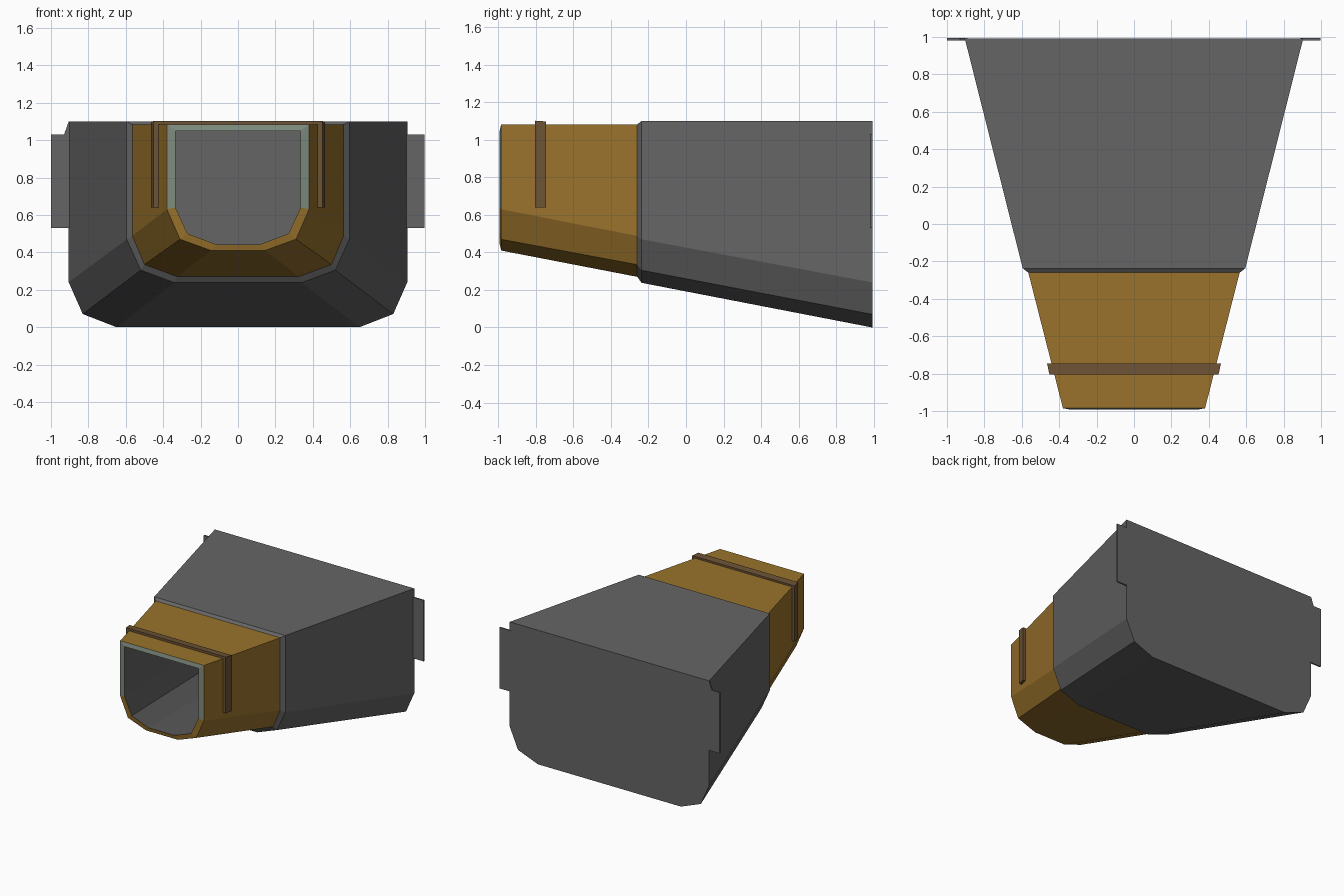
import bpy
import bmesh

if "Cube" in bpy.data.objects:
    bpy.data.objects.remove(bpy.data.objects["Cube"])


def material(name, rgb):
    m = bpy.data.materials.new(name)
    m.diffuse_color = (*rgb, 1)
    m.use_nodes = True
    m.node_tree.nodes["Principled BSDF"].inputs["Base Color"].default_value = m.diffuse_color
    return m


DARK = material("dark_grey", (0.13, 0.13, 0.13))
OCHRE = material("ochre", (0.32, 0.17, 0.025))
BROWN = material("brown", (0.15, 0.085, 0.035))
PALE = material("pale_grey", (0.21, 0.26, 0.21))


def section(y, half):
    """Mirror a right-half outline (top to bottom) into a closed ring at y."""
    ring = [half[0]] + [(-x, z) for x, z in half] + half[:0:-1]
    return [(x, y, z) for x, z in ring]


def loft(name, rings, mats, cap_back=False, cap_front=False, pick=None):
    """Skin rings ordered from back to front; pick chooses a material slot."""
    bm = bmesh.new()
    loops = [[bm.verts.new(p) for p in r] for r in rings]
    n = len(rings[0])
    for s, (a, b) in enumerate(zip(loops, loops[1:])):
        for i in range(n):
            j = (i + 1) % n
            f = bm.faces.new((a[i], a[j], b[j], b[i]))
            if pick:
                f.material_index = pick(s, i)
    if cap_back:
        bm.faces.new(loops[0][::-1])
    if cap_front:
        bm.faces.new(loops[-1])
    me = bpy.data.meshes.new(name)
    bm.to_mesh(me)
    bm.free()
    for m in mats:
        me.materials.append(m)
    ob = bpy.data.objects.new(name, me)
    bpy.context.collection.objects.link(ob)
    return ob


# Cross-sections of the tapering housing
back = section(0.993, [(0.905, 1.10), (0.905, 0.24), (0.83, 0.07), (0.65, 0.0)])
shoulder = section(-0.237, [(0.595, 1.10), (0.595, 0.47), (0.52, 0.305), (0.34, 0.238)])
step = section(-0.26, [(0.565, 1.083), (0.565, 0.488), (0.50, 0.335), (0.325, 0.27)])
nose = section(-0.985, [(0.38, 1.083), (0.38, 0.63), (0.31, 0.47), (0.145, 0.41)])
lip = section(-0.993, [(0.335, 1.05), (0.335, 0.64), (0.27, 0.50), (0.115, 0.442)])
deep = section(0.97, [(0.85, 1.05), (0.85, 0.27), (0.78, 0.11), (0.61, 0.04)])

# Rear housing with its bevelled shoulder
loft("rear_housing", [back, shoulder, step], [DARK], cap_back=True)

# Front sleeve; the rim is pale along the top and sides
loft("front_sleeve", [step, nose, lip], [OCHRE, PALE],
     pick=lambda s, i: int(s == 1 and i in (0, 1, 7)))

# Hollow interior, closed at the back
liner = loft("inner_liner", [deep[::-1], lip[::-1]], [DARK], cap_back=True)

# Strap over the sleeve: an upside-down U


def strap_ring(y, w, top):
    return section(y, [(w, top), (w, 0.64), (w - 0.035, 0.64), (w - 0.035, 1.07)])


loft("strap", [strap_ring(-0.745, 0.465, 1.098), strap_ring(-0.805, 0.452, 1.102)],
     [BROWN], cap_back=True, cap_front=True)

# Side flanges at the back; the left one has a small top gusset
right = [(0.89, 0.53), (0.998, 0.53), (0.998, 1.03), (0.89, 1.03)]
left = [(-1.0, 0.53), (-0.89, 0.53), (-0.89, 1.10), (-0.905, 1.10),
        (-0.93, 1.03), (-1.0, 1.03)]
for name, outline in (("right_flange", right), ("left_flange", left)):
    loft(name, [[(x, y, z) for x, z in outline] for y in (0.994, 0.982)],
         [DARK], cap_back=True, cap_front=True)
